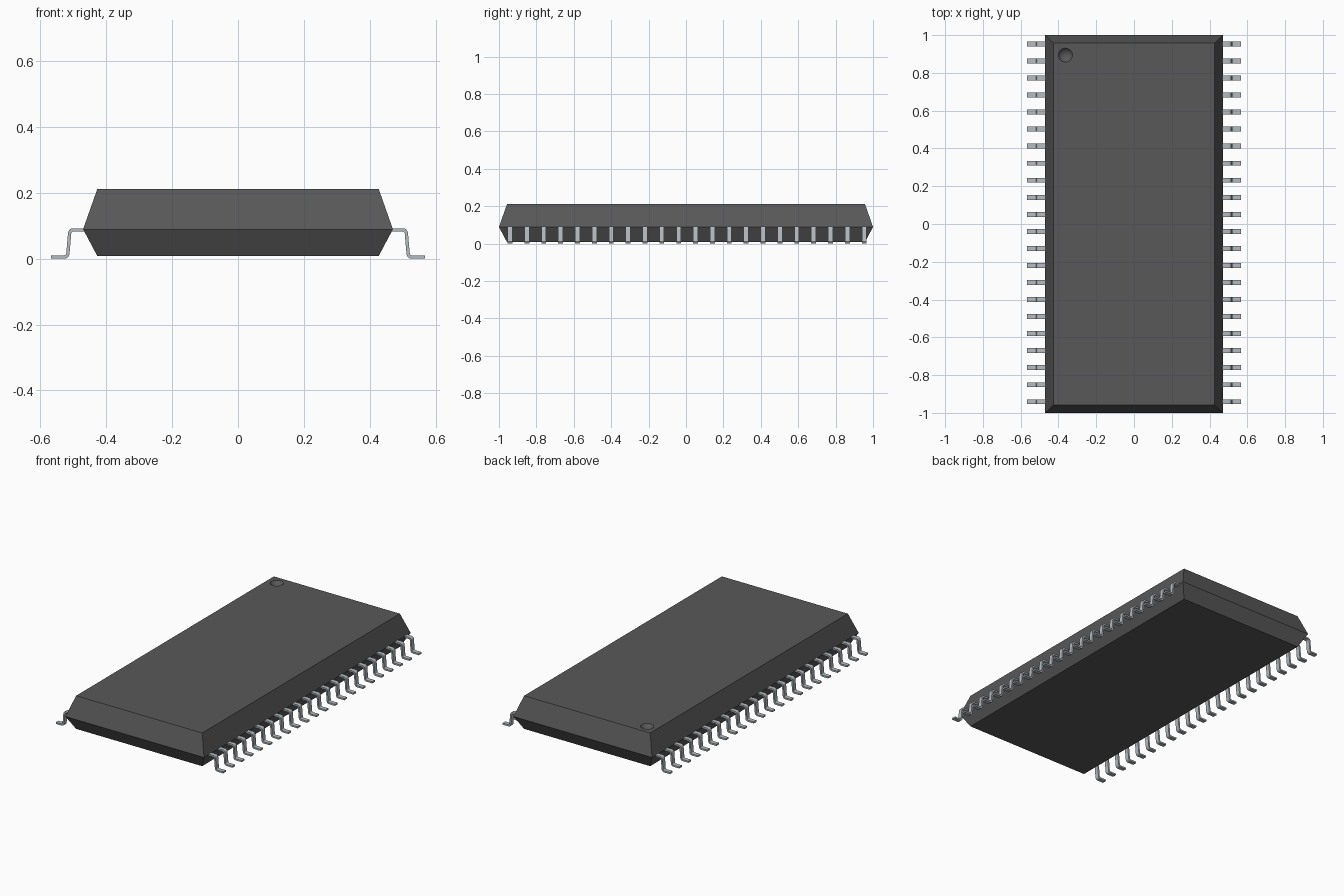
import bpy, bmesh
from mathutils import Vector

cube = bpy.data.objects.get("Cube")
if cube:
    bpy.data.objects.remove(cube, do_unlink=True)

LEADS, PITCH, LEAD_W, LEAD_T = 22, 0.0902, 0.026, 0.01
ROW_MID = 0.006          # the lead rows sit slightly towards the back


def material(name, rgb):
    m = bpy.data.materials.new(name)
    m.use_nodes = True
    m.diffuse_color = (*rgb, 1)
    bsdf = m.node_tree.nodes["Principled BSDF"]
    bsdf.inputs["Base Color"].default_value = (*rgb, 1)
    bsdf.inputs["Roughness"].default_value = 0.6
    return m


def make_object(name, bm, mat):
    bmesh.ops.recalc_face_normals(bm, faces=bm.faces)
    mesh = bpy.data.meshes.new(name)
    bm.to_mesh(mesh)
    bm.free()
    mesh.materials.append(mat)
    ob = bpy.data.objects.new(name, mesh)
    bpy.context.collection.objects.link(ob)
    return ob


def apply_and_smooth(ob):
    bpy.ops.object.select_all(action="DESELECT")
    ob.select_set(True)
    bpy.context.view_layer.objects.active = ob
    for mod in list(ob.modifiers):
        bpy.ops.object.modifier_apply(modifier=mod.name)
    bpy.ops.object.shade_smooth_by_angle(angle=0.52)


def rounded(points, r, steps=4):
    """Polyline with its inner corners replaced by short curves."""
    pts = [Vector(p) for p in points]
    out = [pts[0]]
    for a, b, c in zip(pts, pts[1:], pts[2:]):
        p, q = b + (a - b).normalized() * r, b + (c - b).normalized() * r
        for i in range(steps + 1):
            t = i / steps
            out.append(p.lerp(b, t).lerp(b.lerp(q, t), t))
    return out + [pts[-1]]


charcoal = material("charcoal plastic", (0.098, 0.098, 0.098))
silver = material("silver metal", (0.46, 0.50, 0.53))

# Body: three stacked rectangles, widest at the parting line
bm = bmesh.new()
rings = []
for hx, hy, z in [(0.427, 0.957, 0.008), (0.47, 1.0, 0.089), (0.427, 0.957, 0.211)]:
    rings.append([bm.verts.new((sx * hx, sy * hy, z))
                  for sx, sy in [(-1, -1), (1, -1), (1, 1), (-1, 1)]])
for low, high in zip(rings, rings[1:]):
    for i in range(4):
        j = (i + 1) % 4
        bm.faces.new((low[i], low[j], high[j], high[i]))
bm.faces.new(rings[0])
bm.faces.new(rings[-1])
body = make_object("body", bm, charcoal)

# Round orientation dimple sunk into the top
bm = bmesh.new()
bmesh.ops.create_uvsphere(bm, u_segments=32, v_segments=32, radius=0.045)
bmesh.ops.translate(bm, verts=bm.verts, vec=(-0.363, 0.894, 0.211 + 0.0256))
cutter = make_object("dimple_cutter", bm, charcoal)
cutter.hide_render = True
cut = body.modifiers.new("dimple", "BOOLEAN")
cut.operation, cut.object, cut.solver = "DIFFERENCE", cutter, "EXACT"
apply_and_smooth(body)
bpy.data.objects.remove(cutter, do_unlink=True)

# Leads: one bent strip, thickened, repeated along the side and mirrored
path = rounded([(0.455, 0, 0.087), (0.51, 0, 0.087),
                (0.517, 0, 0.005), (0.567, 0, 0.005)], 0.011)
bm = bmesh.new()
y0 = ROW_MID - PITCH * (LEADS - 1) / 2
rows = [[bm.verts.new((p.x, y0 + s * LEAD_W / 2, p.z)) for p in path] for s in (-1, 1)]
for i in range(len(path) - 1):
    bm.faces.new((rows[0][i], rows[0][i + 1], rows[1][i + 1], rows[1][i]))
leads = make_object("leads", bm, silver)
solid = leads.modifiers.new("thickness", "SOLIDIFY")
solid.thickness, solid.offset, solid.use_even_offset = LEAD_T, 0, True
array = leads.modifiers.new("row", "ARRAY")
array.count, array.use_relative_offset, array.use_constant_offset = LEADS, False, True
array.constant_offset_displace = (0, PITCH, 0)
leads.modifiers.new("both_sides", "MIRROR").use_axis[0] = True
apply_and_smooth(leads)
